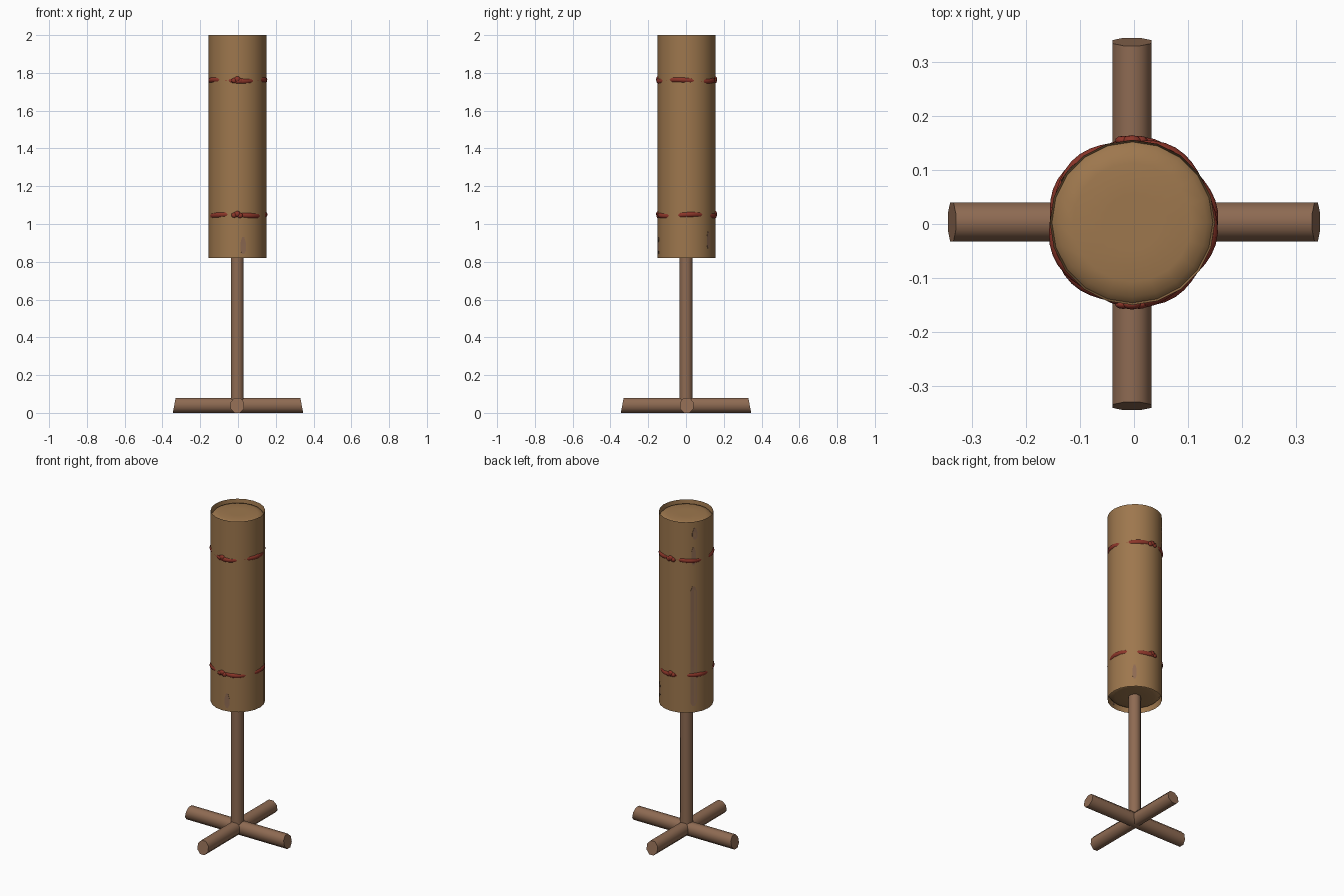
import bpy, bmesh, math
from mathutils import Vector

if "Cube" in bpy.data.objects:
    bpy.data.objects.remove(bpy.data.objects["Cube"])

CX, CY, R = -0.003, 0.003, 0.153      # straw roll axis and radius


def material(name, rgb):
    m = bpy.data.materials.new(name)
    m.diffuse_color = (*rgb, 1)
    m.use_nodes = True
    m.node_tree.nodes["Principled BSDF"].inputs["Base Color"].default_value = m.diffuse_color
    return m


STRAW = material("straw tan", (0.34, 0.185, 0.075))
WOOD = material("wood brown", (0.27, 0.145, 0.085))
RED = material("rope red", (0.26, 0.036, 0.022))


def finish(name, bm, mat, angle=40):
    bmesh.ops.recalc_face_normals(bm, faces=bm.faces)
    me = bpy.data.meshes.new(name)
    bm.to_mesh(me)
    bm.free()
    me.materials.append(mat)
    ob = bpy.data.objects.new(name, me)
    bpy.context.collection.objects.link(ob)
    bpy.ops.object.select_all(action='DESELECT')
    ob.select_set(True)
    bpy.context.view_layer.objects.active = ob
    bpy.ops.object.shade_smooth_by_angle(angle=math.radians(angle))
    return ob


def loft(name, rings, mat, closed=False, angle=40):
    """Skin a list of equal-length point rings; cap the ends unless closed."""
    bm = bmesh.new()
    vr = [[bm.verts.new(p) for p in ring] for ring in rings]
    n, m = len(vr[0]), len(vr)
    for i in range(m if closed else m - 1):
        a, b = vr[i], vr[(i + 1) % m]
        for k in range(n):
            bm.faces.new((a[k], a[(k + 1) % n], b[(k + 1) % n], b[k]))
    if not closed:
        bm.faces.new(vr[0])
        bm.faces.new(vr[-1])
    return finish(name, bm, mat, angle)


def circle(cx, cy, r, z, n, off=0.0):
    return [(cx + r * math.cos(2 * math.pi * (k + off) / n),
             cy + r * math.sin(2 * math.pi * (k + off) / n), z) for k in range(n)]


# Straw roll: thin rim around softly domed, sunken ends
profile = [(0.05, 0.838), (0.11, 0.838), (0.138, 0.845), (0.149, 0.858),
           (R, 0.82), (R, 1.4), (R, 2.0),
           (0.149, 1.968), (0.138, 1.981), (0.11, 1.988), (0.05, 1.988)]
loft("straw_roll", [circle(CX, CY, r, z, 20) for r, z in profile], STRAW, angle=50)

# Pole
loft("pole", [circle(-0.004, 0.0, 0.037, z, 8, 0.5) for z in (0.03, 0.86)], WOOD, angle=60)


# Crossed base beams with slanted ends
def beam(name, along_x, shift):
    rings = []
    for s in (-1, 1):
        ring = []
        for k in range(8):
            a = 2 * math.pi * (k + 0.5) / 8
            u = 0.036 * math.cos(a) / math.cos(math.pi / 8)
            z = 0.04 + 0.04 * math.sin(a) / math.cos(math.pi / 8)
            end = s * (0.345 - 0.015 * z / 0.08)
            ring.append((end, u + shift, z) if along_x else (u + shift, end, z))
        rings.append(ring)
    loft(name, rings, WOOD, angle=60)


beam("base_beam_side", True, 0.004)
beam("base_beam_front", False, -0.004)


# Binding ropes, wandering in and out of the straw, knotted front and back
def rope(name, z0, phase):
    rings = []
    n = 48
    for i in range(n):
        t = 2 * math.pi * i / n
        rad = 0.1475 + 0.0045 * math.sin(5 * t + phase)
        zc = z0 + 0.004 * math.sin(3 * t + phase)
        ring = []
        for k in range(8):
            a = 2 * math.pi * k / 8
            rr = rad + 0.008 * math.cos(a)
            ring.append((CX + rr * math.cos(t), CY + rr * math.sin(t), zc + 0.013 * math.sin(a)))
        rings.append(ring)
    loft(name, rings, RED, closed=True, angle=60)


def knot(name, z0, side):
    bm = bmesh.new()
    for dx, dz, r in ((-0.016, 0.0, 0.014), (0.014, -0.002, 0.014), (0.0, 0.006, 0.016)):
        out = bmesh.ops.create_icosphere(bm, subdivisions=2, radius=r)
        for v in out["verts"]:
            v.co = Vector((v.co.x * 1.1 + dx - 0.004, v.co.y * 0.6 + side * 0.152 + CY, v.co.z + dz + z0))
    finish(name, bm, RED, 60)


for label, z0, phase in (("upper", 1.76, 2.6), ("lower", 1.047, 0.9)):
    rope(label + "_rope", z0, phase)
    knot(label + "_front_knot", z0, -1)
    knot(label + "_back_knot", z0, 1)


# Thin brown patches showing through the straw
def patch(name, deg0, deg1, z0, z1):
    rings = []
    for z in (z0, z0 + 0.02, z1 - 0.03, z1):
        inset = 0.3 * (deg1 - deg0) if z in (z0, z1) else 0
        pts = []
        for r, d in ((0.148, deg0 + inset), (0.1535, deg0 + inset),
                     (0.1535, deg1 - inset), (0.148, deg1 - inset)):
            a = math.radians(d)
            pts.append((CX + r * math.cos(a), CY + r * math.sin(a), z))
        rings.append(pts)
    loft(name, rings, WOOD)


for i, p in enumerate(((134, 148, 0.86, 1.60), (136, 146, 1.73, 1.84), (138, 150, 1.89, 1.96),
                       (-84, -73, 0.84, 0.93), (45, 54, 0.87, 0.96))):
    patch("seam_patch_%d" % (i + 1), *p)
